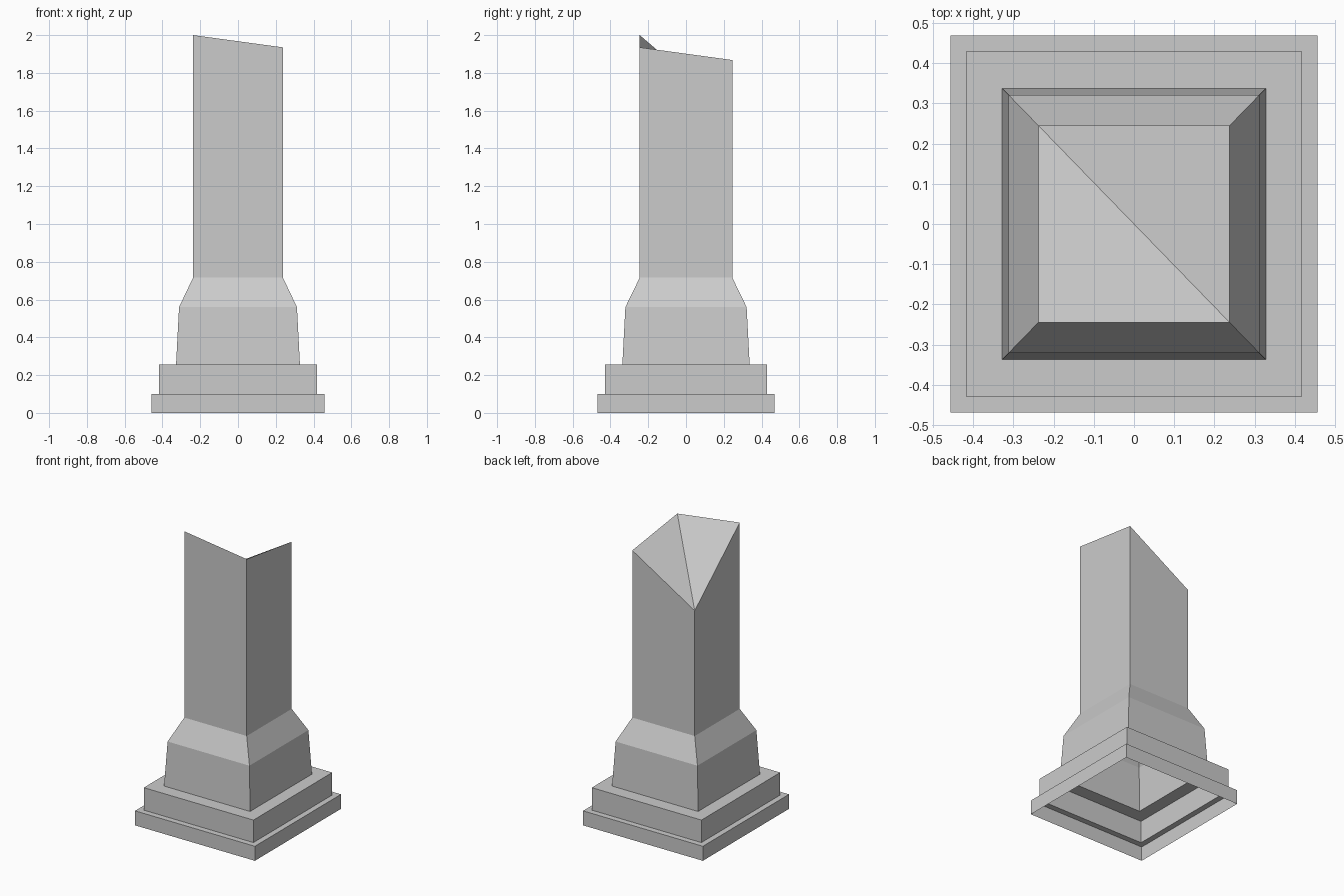
import bpy
import bmesh

old = bpy.data.objects.get("Cube")
if old:
    bpy.data.objects.remove(old, do_unlink=True)

# Single stone colour
stone = bpy.data.materials.new("grey_stone")
stone.use_nodes = True
colour = (0.6, 0.6, 0.6, 1.0)
stone.diffuse_color = colour
stone.node_tree.nodes["Principled BSDF"].inputs["Base Color"].default_value = colour

CORNERS = ((-1, -1), (1, -1), (1, 1), (-1, 1))


def ring(bm, half_x, half_y, heights):
    """Four corner vertices; heights is one value or one per corner."""
    if not isinstance(heights, tuple):
        heights = (heights,) * 4
    return [bm.verts.new((sx * half_x, sy * half_y, z))
            for (sx, sy), z in zip(CORNERS, heights)]


def shell(name, sections, capped=False):
    """Open-bottomed square shell through the given sections."""
    bm = bmesh.new()
    rings = [ring(bm, *s) for s in sections]
    for low, high in zip(rings, rings[1:]):
        for i in range(4):
            j = (i + 1) % 4
            bm.faces.new((low[i], low[j], high[j], high[i]))
    if capped:
        # Broken top, folded along one diagonal
        a, b, c, d = rings[-1]
        bm.faces.new((a, b, d))
        bm.faces.new((b, c, d))
    mesh = bpy.data.meshes.new(name)
    bm.to_mesh(mesh)
    bm.free()
    mesh.materials.append(stone)
    obj = bpy.data.objects.new(name, mesh)
    bpy.context.collection.objects.link(obj)
    return obj


# Hollow stepped base, each step with its ledge
shell("lower_step", [(0.457, 0.469, 0), (0.457, 0.469, 0.1), (0.418, 0.429, 0.1)])
shell("upper_step", [(0.418, 0.429, 0.1), (0.418, 0.429, 0.255), (0.328, 0.337, 0.255)])

# Tapered pedestal with sloping shoulder
shell("pedestal", [(0.328, 0.337, 0.255), (0.312, 0.321, 0.56), (0.238, 0.245, 0.716)])

# Square shaft with a slanted, broken top
shell("shaft", [(0.238, 0.245, 0.716),
                (0.238, 0.245, (2.0, 1.935, 1.868, 1.58))], capped=True)
